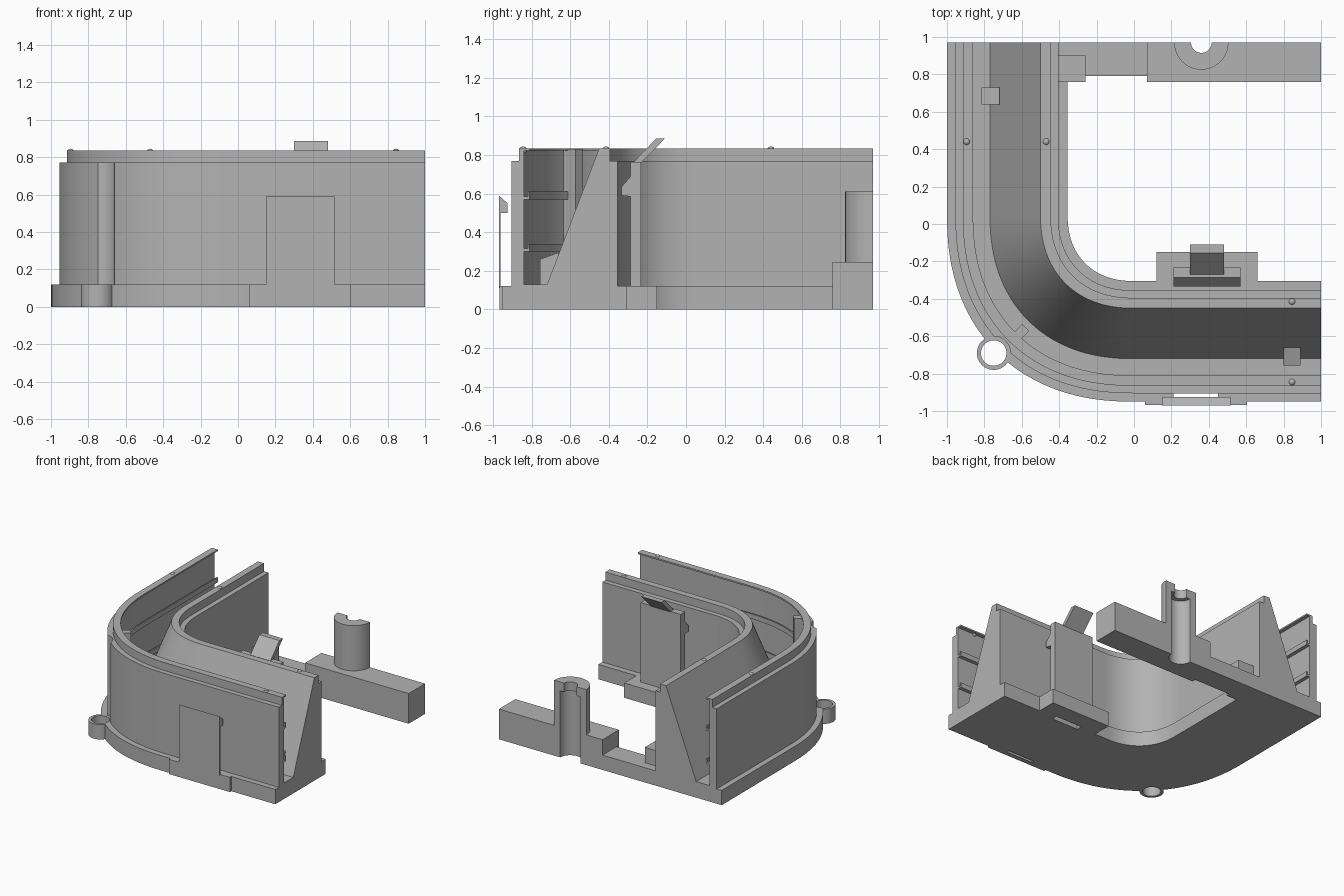
import bpy, bmesh, math
from mathutils import Matrix

if "Cube" in bpy.data.objects:
    bpy.data.objects.remove(bpy.data.objects["Cube"])

grey = bpy.data.materials.new("light_grey")
grey.diffuse_color = (0.45, 0.45, 0.45, 1)
grey.use_nodes = True
grey.node_tree.nodes["Principled BSDF"].inputs["Base Color"].default_value = grey.diffuse_color


def make(name, bm):
    bmesh.ops.recalc_face_normals(bm, faces=bm.faces)
    me = bpy.data.meshes.new(name)
    bm.to_mesh(me)
    bm.free()
    me.materials.append(grey)
    ob = bpy.data.objects.new(name, me)
    bpy.context.collection.objects.link(ob)
    return ob


def box(name, x0, x1, y0, y1, z0, z1):
    bm = bmesh.new()
    bmesh.ops.create_cube(bm, size=1)
    for v in bm.verts:
        v.co = ((x0 + x1) / 2 + v.co.x * (x1 - x0),
                (y0 + y1) / 2 + v.co.y * (y1 - y0),
                (z0 + z1) / 2 + v.co.z * (z1 - z0))
    return make(name, bm)


def cyl(name, x, y, r, z0, z1, seg=48):
    bm = bmesh.new()
    bmesh.ops.create_cone(bm, cap_ends=True, segments=seg, radius1=r, radius2=r, depth=z1 - z0,
                          matrix=Matrix.Translation((x, y, (z0 + z1) / 2)))
    return make(name, bm)


def prism(name, x0, x1, yz):
    """Extrude a (y, z) outline along x."""
    bm = bmesh.new()
    a = [bm.verts.new((x0, y, z)) for y, z in yz]
    b = [bm.verts.new((x1, y, z)) for y, z in yz]
    bm.faces.new(a)
    bm.faces.new(b[::-1])
    for i in range(len(yz)):
        j = (i + 1) % len(yz)
        bm.faces.new((a[i], a[j], b[j], b[i]))
    return make(name, bm)


def combine(ob, steps):
    """Apply a list of (operation, helper) booleans and drop the helpers."""
    for op, other in steps:
        m = ob.modifiers.new("cut", 'BOOLEAN')
        m.operation, m.solver, m.object = op, 'EXACT', other
    bpy.context.view_layer.update()
    me = bpy.data.meshes.new_from_object(ob.evaluated_get(bpy.context.evaluated_depsgraph_get()))
    ob.modifiers.clear()
    ob.data = me
    for _, other in steps:
        bpy.data.objects.remove(other)
    return ob


# Curved trough: section (offset from corner centre, height) swept round the corner
section = [(1, 0), (1, .12), (.955, .12), (.955, .77), (.915, .77), (.915, .835),
           (.86, .835), (.86, .823), (.89, .823)]
for z in (.61, .34):  # inner retaining rails
    section += [(.89, z - .025), (.87, z - .025), (.87, z), (.86, z), (.86, z - .04), (.89, z - .04)]
section += [(.89, .13), (.77, .13), (.5, .835), (.445, .835), (.445, .77),
            (.405, .77), (.405, .12), (.355, .12), (.355, 0)]

CY, POWER, STEPS = .05, 2 / 2.25, 40
bm = bmesh.new()
rings = [[bm.verts.new((-d, .97, z)) for d, z in section]]
for i in range(STEPS + 1):
    t = math.pi / 2 * i / STEPS
    c, s = max(math.cos(t), 0) ** POWER, math.sin(t) ** POWER
    if i == STEPS:
        c = 0
    rings.append([bm.verts.new((-d * c, CY - d * s, z)) for d, z in section])
rings.append([bm.verts.new((1, CY - d, z)) for d, z in section])
for a, b in zip(rings, rings[1:]):
    for i in range(len(section)):
        j = (i + 1) % len(section)
        bm.faces.new((a[i], a[j], b[j], b[i]))
bm.faces.new(rings[0])
bm.faces.new(rings[-1][::-1])
trough = make("curved_trough", bm)

# Screw eye, clip plinths and clip slots
EX, EY = -.75, -.69
combine(trough, [
    ('DIFFERENCE', cyl("driver_clearance", EX, EY, .09, .12, .95)),
    ('UNION', cyl("screw_eye", EX, EY, .09, 0, .12)),
    ('UNION', box("outer_plinth", .06, .605, -.968, -.93, 0, .12)),
    ('UNION', box("inner_plinth", .12, .66, -.33, -.15, 0, .12)),
    ('DIFFERENCE', cyl("eye_hole", EX, EY, .068, -.1, .2)),
    ('DIFFERENCE', box("outer_slot", .21, .45, -.93, -.907, -.1, .2)),
    ('DIFFERENCE', box("inner_slot", .27, .51, -.335, -.29, -.1, .2)),
])

# Outer snap clip: thin plate with a hook facing the wall
prism("outer_clip", .15, .515, [(-.97, .11), (-.97, .59), (-.925, .55), (-.925, .5),
                                (-.962, .5), (-.962, .11)])

# Inner snap clip with hook and release tab
prism("inner_clip", .21, .57, [(-.287, .11), (-.287, .585), (-.335, .59), (-.335, .635),
                               (-.287, .69), (-.287, .765), (-.232, .765), (-.232, .11)])
prism("release_tab", .30, .48, [(-.275, .76), (-.155, .885), (-.11, .885), (-.232, .76)])

# Rear bar with low section and half-round screw post
bar = prism("rear_bar", .07, 1, [(.76, 0), (.97, 0), (.97, .245), (.76, .245)])
combine(bar, [
    ('UNION', cyl("post", .36, .97, .145, .1, .612, 64)),
    ('DIFFERENCE', cyl("counterbore", .36, .97, .09, -.1, .54)),
    ('DIFFERENCE', cyl("screw_hole", .36, .97, .055, .4, .8)),
    ('DIFFERENCE', box("rear_trim", -.5, 1.2, .97, 1.4, -.2, 1)),
])
box("bar_low_section", -.26, .07, .79, .97, 0, .12)
box("bar_foot", -.36, -.26, .76, .97, 0, .12)
box("bar_stop", -.41, -.26, .76, .9, .12, .245)

# Small blocks at the foot of the slope
prism("right_slope_block", .80, .89, [(-.757, .125), (-.757, .26), (-.66, .295), (-.66, .125)])
box("left_slope_block", -.815, -.72, .64, .73, .125, .275)

# Upright rib inside the corner
rib = box("corner_rib", -.045, .045, -.027, .027, .125, .83)
rib.matrix_world = Matrix.Translation((-.61, -.585, 0)) @ Matrix.Rotation(math.radians(45), 4, 'Z')

# Locating bumps on the rims
for i, (x, y) in enumerate([(-.895, .44), (-.47, .44), (.845, -.415), (.845, -.845)]):
    bm = bmesh.new()
    bmesh.ops.create_uvsphere(bm, u_segments=16, v_segments=10, radius=.02,
                              matrix=Matrix.Translation((x, y, .825)))
    make("locating_bump_%d" % (i + 1), bm)

# Smooth curves, sharp corners
for ob in bpy.context.scene.objects:
    ob.select_set(True)
bpy.context.view_layer.objects.active = trough
bpy.ops.object.shade_smooth_by_angle()
